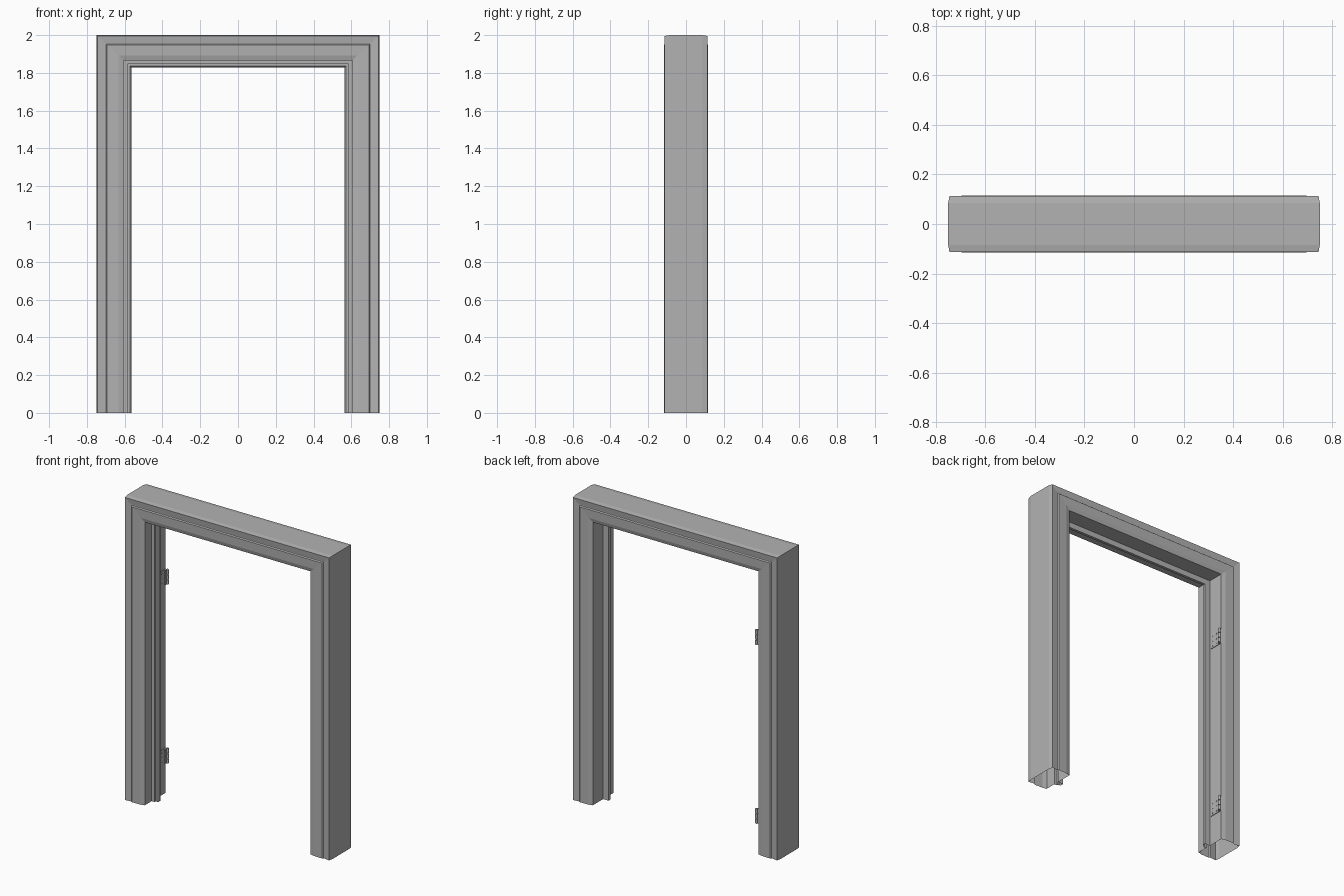
import bpy, bmesh, math
from mathutils import Matrix, Vector

cube = bpy.data.objects.get("Cube")
if cube:
    bpy.data.objects.remove(cube, do_unlink=True)

grey = bpy.data.materials.new("mid_grey")
grey.use_nodes = True
COLOUR = (0.45, 0.45, 0.45, 1)
grey.diffuse_color = COLOUR
grey.node_tree.nodes["Principled BSDF"].inputs["Base Color"].default_value = COLOUR


def make_object(name, bm):
    bmesh.ops.recalc_face_normals(bm, faces=bm.faces)
    mesh = bpy.data.meshes.new(name)
    bm.to_mesh(mesh)
    bm.free()
    mesh.materials.append(grey)
    obj = bpy.data.objects.new(name, mesh)
    bpy.context.collection.objects.link(obj)
    return obj


def add_box(bm, low, high):
    low, high = Vector(low), Vector(high)
    bmesh.ops.create_cube(bm, size=1, matrix=Matrix.Translation((low + high) / 2)
                          @ Matrix.Diagonal((high - low).to_4d()))


def add_cylinder(bm, centre, radius, depth, turn=Matrix.Identity(4)):
    bmesh.ops.create_cone(bm, cap_ends=True, segments=12, radius1=radius, radius2=radius,
                          depth=depth, matrix=Matrix.Translation(centre) @ turn)


# Cross-section as (inset from the outer edge, y)
casing = [(0, 0.085), (0.005, 0.114), (0.044, 0.109), (0.05, 0.109),
          (0.056, 0.116), (0.118, 0.114), (0.145, 0.107)]
stop = [(0.145, -0.035), (0.165, -0.035), (0.165, -0.025), (0.178, -0.025),
        (0.185, -0.018), (0.185, 0), (0.145, 0)]
section = [(d, -y) for d, y in casing] + stop + casing[::-1]

# Hollow frame: the section runs up one jamb, across the head and down the other
HALF_WIDTH, HEIGHT, HEAD_SCALE = 0.75, 2.0, 0.92
bm = bmesh.new()
rings = []
for side, at_top in ((-1, False), (-1, True), (1, True), (1, False)):
    rings.append([bm.verts.new((side * (HALF_WIDTH - d), y,
                                HEIGHT - HEAD_SCALE * d if at_top else 0))
                  for d, y in section])
count = len(section)
for a, b in zip(rings, rings[1:]):
    for i in range(count):
        j = (i + 1) % count
        bm.faces.new((a[i], a[j], b[j], b[i]))
make_object("door_frame", bm)

# Hinges on the right jamb, in the rear rebate
FACE = -0.605
SIDEWAYS = Matrix.Rotation(math.pi / 2, 4, 'Y')
for name, z in (("lower_hinge", 0.25), ("upper_hinge", 1.43)):
    bm = bmesh.new()
    add_box(bm, (FACE, 0.015, z - 0.05), (FACE + 0.004, 0.106, z + 0.05))
    for k in (-1, 0, 1):
        add_cylinder(bm, (FACE + 0.015, 0.107, z + k * 0.034), 0.008, 0.03)
        add_box(bm, (FACE, 0.09, z + k * 0.034 - 0.015),
                (FACE + 0.012, 0.106, z + k * 0.034 + 0.015))
        for y in (0.03, 0.065):
            add_cylinder(bm, (FACE + 0.004, y, z + k * 0.034), 0.005, 0.004, SIDEWAYS)
    make_object(name, bm)
